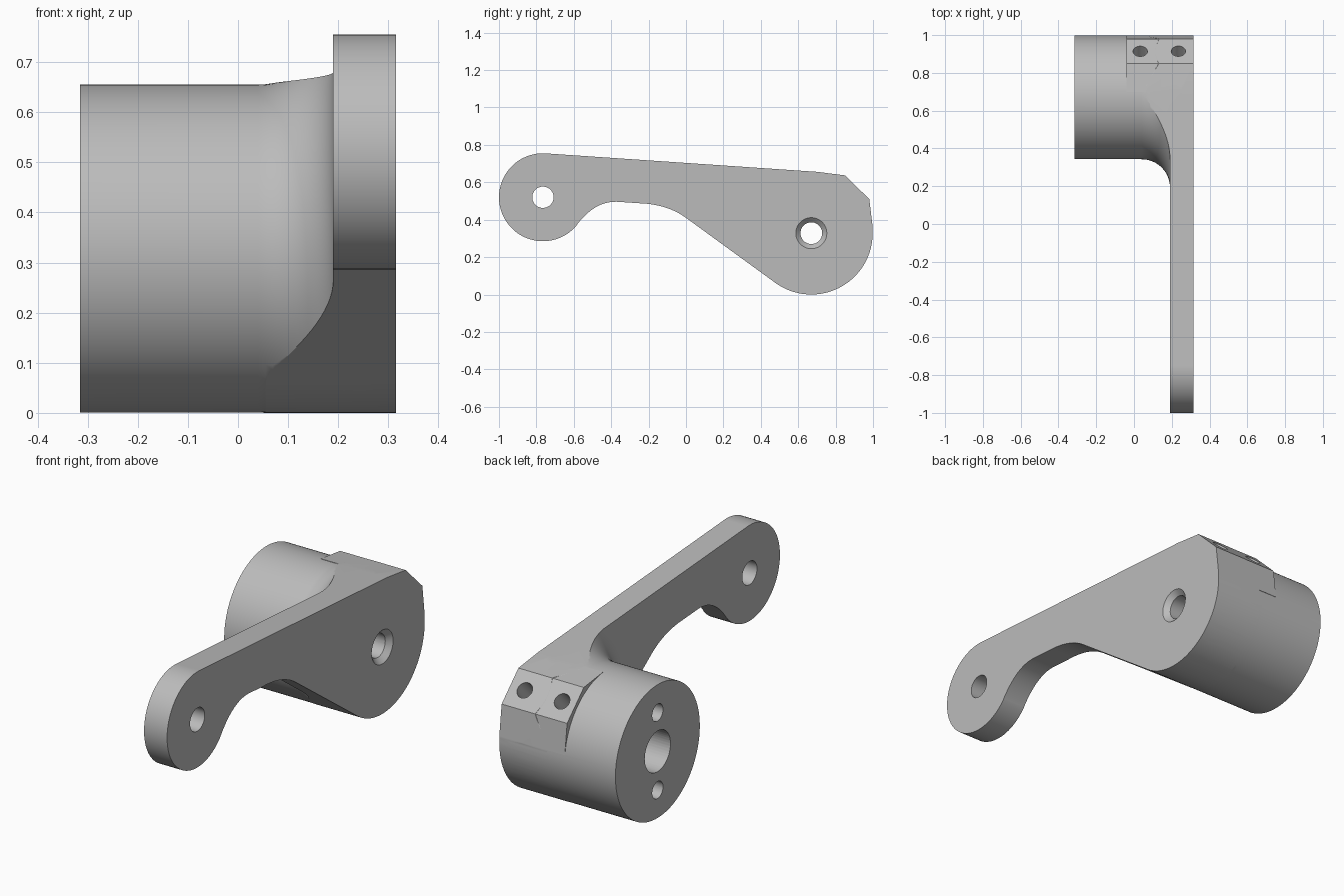
import bpy, bmesh
from math import sin, cos, pi, radians
from mathutils import Matrix, Vector

cube = bpy.data.objects.get("Cube")
if cube:
    bpy.data.objects.remove(cube)

# Main dimensions (profile points are y, z; thickness runs along x)
HUB, HUB_R = (0.67, 0.328), 0.328
TIP, TIP_R = (-0.765, 0.52), 0.235
LEFT, RIGHT, PLATE_IN = 0.315, -0.315, 0.19
FLARE = 0.15

metal = bpy.data.materials.new("plain grey")
metal.use_nodes = True
GREY = (0.5, 0.5, 0.5, 1)
metal.diffuse_color = GREY
metal.node_tree.nodes["Principled BSDF"].inputs["Base Color"].default_value = GREY


def finish(bm, name):
    bmesh.ops.recalc_face_normals(bm, faces=bm.faces)
    mesh = bpy.data.meshes.new(name)
    bm.to_mesh(mesh)
    bm.free()
    mesh.materials.append(metal)
    obj = bpy.data.objects.new(name, mesh)
    bpy.context.collection.objects.link(obj)
    return obj


def prism(name, outline, x0, x1):
    bm = bmesh.new()
    face = bm.faces.new([bm.verts.new((x0, y, z)) for y, z in outline])
    new = bmesh.ops.extrude_face_region(bm, geom=[face])["geom"]
    bmesh.ops.translate(bm, vec=(x1 - x0, 0, 0),
                        verts=[v for v in new if isinstance(v, bmesh.types.BMVert)])
    return finish(bm, name)


def rod(name, start, end, r0, r1=None, sides=48):
    start, end = Vector(start), Vector(end)
    axis = end - start
    place = Matrix.Translation((start + end) / 2) @ axis.to_track_quat('Z', 'Y').to_matrix().to_4x4()
    bm = bmesh.new()
    bmesh.ops.create_cone(bm, cap_ends=True, segments=sides, radius1=r0,
                          radius2=r0 if r1 is None else r1, depth=axis.length, matrix=place)
    return finish(bm, name)


def combine(target, other, operation):
    mod = target.modifiers.new(operation.lower(), 'BOOLEAN')
    mod.operation, mod.object, mod.solver = operation, other, 'EXACT'
    bpy.context.view_layer.objects.active = target
    bpy.ops.object.modifier_apply(modifier=mod.name)
    bpy.data.objects.remove(other)


def arc(centre, r, a0, a1, n):
    steps = [radians(a0 + (a1 - a0) * i / n) for i in range(n + 1)]
    return [(centre[0] + r * cos(a), centre[1] + r * sin(a)) for a in steps]


def bend(a, b, c, n=14):
    a, b, c = Vector(a), Vector(b), Vector(c)
    ts = [i / n for i in range(n + 1)]
    return [tuple(a * (1 - t) ** 2 + b * 2 * t * (1 - t) + c * t * t) for t in ts]


# Lever outline: tip round, hollow underside, hub round, clipped corner
corner = [(0.998, 0.36), (0.98, 0.51), (0.85, 0.637), (0.70, 0.656)]
outline = (arc(TIP, TIP_R, 86, 320, 56)
           + bend((-0.583, 0.373), (-0.487, 0.50), (-0.37, 0.496))
           + bend((-0.25, 0.488), (-0.10, 0.483), (0.0, 0.41))
           + arc(HUB, HUB_R, 234.5, 364, 44)
           + corner)

# Hub with a flared foot, spun around its own axis
profile = [(RIGHT, 0), (RIGHT, HUB_R - 0.0008)]
for i in range(17):
    a = pi / 2 * i / 16
    profile.append((0.0405 + FLARE * sin(a), HUB_R - 0.0008 + FLARE * (1 - cos(a))))
profile += [(0.25, HUB_R + FLARE), (0.25, 0)]
bm = bmesh.new()
verts = [bm.verts.new((x, HUB[0], HUB[1] + r)) for x, r in profile]
edges = [bm.edges.new(pair) for pair in zip(verts, verts[1:])]
bmesh.ops.spin(bm, geom=verts + edges, cent=(0, *HUB), axis=(1, 0, 0),
               angle=2 * pi, steps=120, use_merge=True)
bmesh.ops.remove_doubles(bm, verts=bm.verts, dist=1e-5)
hub = finish(bm, "hub")
combine(hub, prism("flare_limit", outline, -0.5, 0.5), 'INTERSECT')

# Screw block at the clipped corner, a hair inside the lever outline
block_outline = [HUB] + [(HUB[0] + (y - HUB[0]) * 0.998, HUB[1] + (z - HUB[1]) * 0.998)
                         for y, z in corner]
combine(hub, prism("screw_block", block_outline, -0.04, 0.24), 'UNION')

# Join everything into the lever plate
lever = prism("lever_arm", outline, PLATE_IN, LEFT)
combine(lever, hub, 'UNION')

# Bores: tip pivot, shaft with countersink, wide bore, two pin holes
cuts = [rod("tip_hole", (0, *TIP), (0.5, *TIP), 0.057),
        rod("shaft_hole", (0, *HUB), (0.5, *HUB), 0.058),
        rod("countersink", (LEFT - 0.025, *HUB), (LEFT + 0.005, *HUB), 0.058, 0.088),
        rod("wide_bore", (-0.5, *HUB), (0.15, *HUB), 0.1)]
for side in (-1, 1):
    z = HUB[1] + side * 0.19
    cuts.append(rod("pin_hole", (-0.5, HUB[0], z), (-0.1, HUB[0], z), 0.042))

# Two screw holes square to the clipped corner
for x in (0.033, 0.235):
    cuts.append(rod("screw_hole", (x, 0.795, 0.452), (x, 0.985, 0.645), 0.038))
for cut in cuts:
    combine(lever, cut, 'DIFFERENCE')

# Smooth rounds, crisp edges, flat large faces
bpy.ops.object.select_all(action='DESELECT')
lever.select_set(True)
bpy.context.view_layer.objects.active = lever
bpy.ops.object.shade_smooth_by_angle(angle=radians(25))
weighted = lever.modifiers.new("flat_faces", 'WEIGHTED_NORMAL')
weighted.keep_sharp = True
